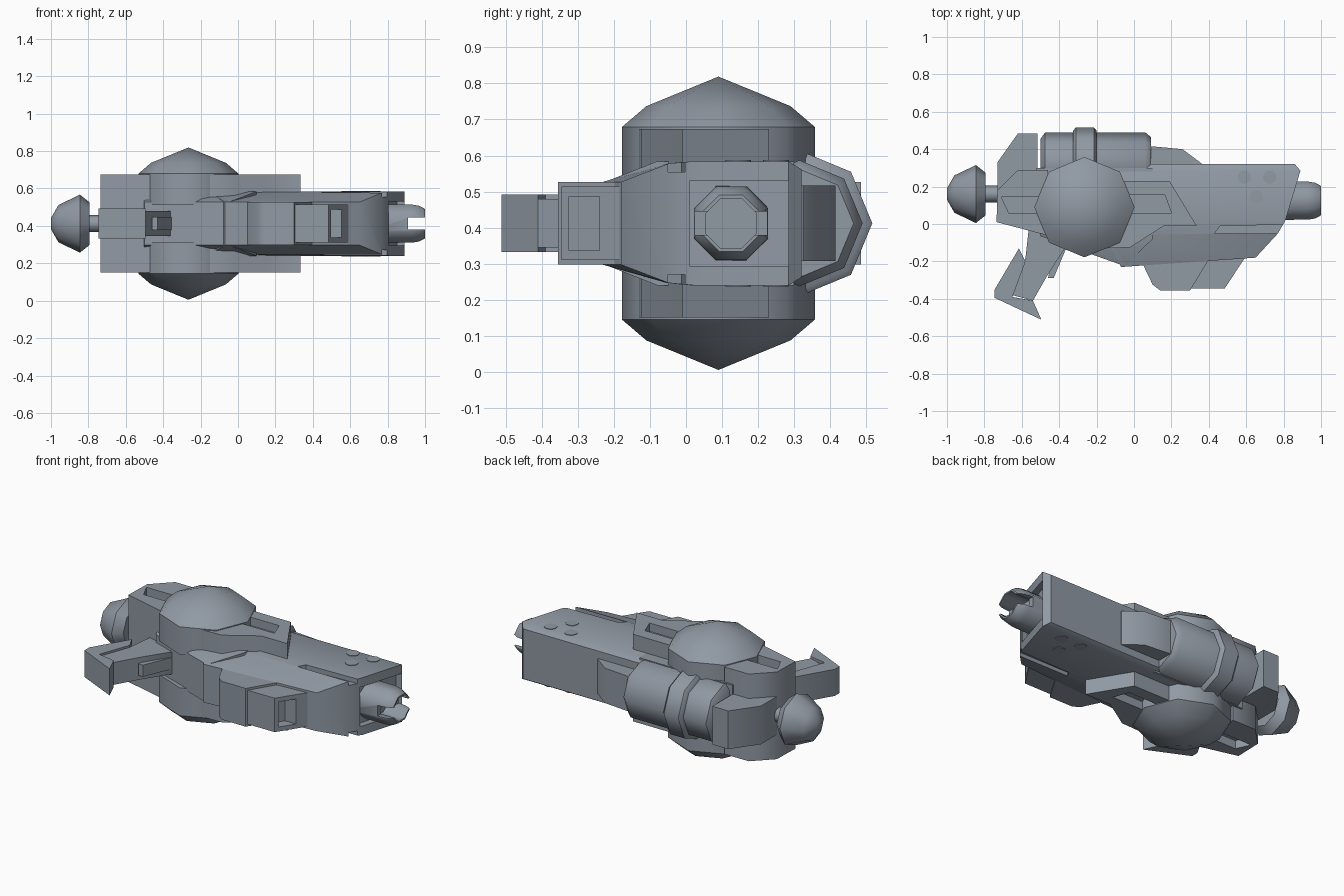
import bpy, bmesh, math

if "Cube" in bpy.data.objects:
    bpy.data.objects.remove(bpy.data.objects["Cube"], do_unlink=True)

MID = 0.412  # height of the symmetry plane

steel = bpy.data.materials.new("blue_grey_steel")
steel.use_nodes = True
COLOUR = (0.28, 0.32, 0.37, 1)
steel.diffuse_color = COLOUR
steel.node_tree.nodes["Principled BSDF"].inputs["Base Color"].default_value = COLOUR


def loft(name, rings):
    """Skin closed rings of equal point count and cap both ends."""
    bm = bmesh.new()
    loops = [[bm.verts.new(p) for p in ring] for ring in rings]
    n = len(loops[0])
    for a, b in zip(loops, loops[1:]):
        for i in range(n):
            j = (i + 1) % n
            bm.faces.new((a[i], a[j], b[j], b[i]))
    bm.faces.new(loops[0])
    bm.faces.new(loops[-1])
    bmesh.ops.remove_doubles(bm, verts=bm.verts, dist=1e-5)
    bmesh.ops.recalc_face_normals(bm, faces=bm.faces)
    mesh = bpy.data.meshes.new(name)
    bm.to_mesh(mesh)
    bm.free()
    mesh.materials.append(steel)
    obj = bpy.data.objects.new(name, mesh)
    bpy.context.collection.objects.link(obj)
    return obj


def prism(name, pts, half, z=MID):
    """Side outline extruded evenly about height z."""
    return loft(name, [[(x, y, z + s * half) for x, y in pts] for s in (-1, 1)])


def strips(name, rows):
    """Rectangular sections x0, y0, x1, y1, half thickness."""
    return loft(name, [[(a, b, MID - h), (c, d, MID - h), (c, d, MID + h), (a, b, MID + h)]
                       for a, b, c, d, h in rows])


def lathe_x(name, profile, y, turn=0, sides=8):
    angles = [turn + math.tau * i / sides for i in range(sides)]
    return loft(name, [[(x, y + r * math.cos(t), MID + r * math.sin(t)) for t in angles]
                       for x, r in profile])


def lathe_z(name, profile, x, y, sides=8):
    angles = [math.tau * i / sides for i in range(sides)]
    return loft(name, [[(x + r * math.cos(t), y + r * math.sin(t), z) for t in angles]
                       for z, r in profile])


def cut(obj, cutter):
    mod = obj.modifiers.new("cut", "BOOLEAN")
    mod.operation = "DIFFERENCE"
    mod.solver = "EXACT"
    mod.object = cutter
    bpy.context.view_layer.objects.active = obj
    bpy.ops.object.modifier_apply(modifier=mod.name)
    bpy.data.objects.remove(cutter, do_unlink=True)


# Front housing with chamfered underside and a recessed nose
housing = strips("front_housing", [
    (-0.07, -0.23, 0.65, -0.18, 0.115),
    (-0.15, -0.06, 0.77, -0.05, 0.165),
    (-0.2, 0.0, 0.81, 0.02, 0.172),
    (-0.2, 0.28, 0.89, 0.285, 0.172),
    (-0.2, 0.32, 0.86, 0.32, 0.15)])
cut(housing, prism("nose_cutter", [(0.77, 0.01), (0.95, 0.01), (0.95, 0.285), (0.85, 0.285)], 0.118))
for s in (-1, 1):
    cut(housing, prism("slot_cutter", [(0.43, -0.05), (0.46, -0.012), (0.9, 0.0), (0.9, -0.05)],
                       0.03, MID + s * 0.172))

# Middle body
strips("middle_body", [
    (-0.5, -0.065, -0.05, -0.225, 0.115),
    (-0.52, 0.02, 0.1, -0.08, 0.172),
    (-0.52, 0.3, 0.1, 0.3, 0.172)])

# Rear block and forward side plates, each with a slot on both sides
rear = prism("rear_block", [(-0.735, 0.01), (-0.46, -0.062), (-0.46, 0.29), (-0.62, 0.29), (-0.73, 0.18)], 0.262)
plates = prism("side_plates", [(-0.15, 0.23), (0.19, 0.23), (0.335, -0.01), (0.16, -0.01),
                               (-0.02, -0.125), (-0.15, -0.13)], 0.262)
for s in (-1, 1):
    z = MID + s * 0.262
    cut(rear, prism("slot_cutter", [(-0.71, 0.145), (-0.67, 0.06), (-0.4, 0.06), (-0.4, 0.145)], 0.05, z))
    cut(plates, prism("slot_cutter", [(-0.2, 0.155), (0.165, 0.155), (0.2, 0.06), (-0.2, 0.06)], 0.05, z))

# Faceted domes on both sides
for side, s in (("upper", 1), ("lower", -1)):
    lathe_z(side + "_dome", [(MID + s * h, r) for h, r in
                             ((0.1, 0.268), (0.267, 0.268), (0.325, 0.2), (0.407, 0))], -0.265, 0.09)

# Tank along the back with its band and front fairing
lathe_x("tank", [(-0.5, 0.14), (-0.475, 0.175), (0.06, 0.175), (0.09, 0.15)], 0.315)
lathe_x("tank_band", [(-0.325, 0.185), (-0.31, 0.202), (-0.215, 0.202), (-0.2, 0.185)], 0.315)
prism("tank_fairing", [(0.05, 0.3), (0.05, 0.415), (0.1, 0.415), (0.26, 0.4), (0.36, 0.325), (0.36, 0.3)], 0.105)
prism("rear_fin", [(-0.73, 0.17), (-0.73, 0.33), (-0.62, 0.485), (-0.515, 0.485), (-0.515, 0.2)], 0.115)

# Rear knob on a shaft
lathe_x("knob_shaft", [(-0.82, 0.045), (-0.7, 0.045)], 0.16)
lathe_x("rear_knob", [(-1, 0.03), (-0.96, 0.1), (-0.845, 0.155), (-0.795, 0.115)], 0.16)

# Hollow barrel with a slotted muzzle
barrel = lathe_x("barrel", [(0.72, 0.112), (0.93, 0.11), (0.97, 0.103), (1.0, 0.085)], 0.125, math.pi / 8)
cut(barrel, lathe_x("bore_cutter", [(0.86, 0.075), (1.1, 0.075)], 0.125, math.pi / 8))
cut(barrel, prism("muzzle_cutter", [(0.91, -0.1), (1.1, -0.1), (1.1, 0.35), (0.91, 0.35)], 0.032))

# Fore grip in two steps with an opening in the front
prism("fore_grip", [(0.04, -0.2), (0.1, -0.325), (0.14, -0.355), (0.3, -0.355), (0.4, -0.19)], 0.115)
front_grip = prism("fore_grip_front", [(0.25, -0.18), (0.25, -0.345), (0.485, -0.345), (0.6, -0.17)], 0.102)
cut(front_grip, prism("opening_cutter", [(0.43, -0.325), (0.6, -0.325), (0.65, -0.24), (0.48, -0.24)], 0.075))

# Handle with an outer shell
prism("handle", [(-0.56, 0.0), (-0.58, -0.18), (-0.65, -0.38), (-0.54, -0.41), (-0.46, -0.27),
                 (-0.35, -0.1), (-0.35, 0.0)], 0.067)
prism("handle_shell", [(-0.615, -0.13), (-0.745, -0.35), (-0.745, -0.395), (-0.495, -0.512),
                       (-0.54, -0.41), (-0.65, -0.39), (-0.58, -0.2)], 0.08)
prism("trigger", [(-0.46, -0.29), (-0.43, -0.29), (-0.35, -0.1), (-0.42, -0.1)], 0.035)

# Round side studs
for s in (-1, 1):
    for x, y in ((0.59, 0.25), (0.725, 0.25), (0.655, 0.145)):
        z = MID + s * 0.172
        lathe_z("side_stud", [(z - 0.003, 0.036), (z + 0.003, 0.036)], x, y, 12)

# Smooth shading with sharp edges kept
bpy.ops.object.select_all(action="DESELECT")
for obj in bpy.context.collection.objects:
    if obj.type == "MESH" and steel.name in obj.data.materials:
        obj.select_set(True)
        bpy.context.view_layer.objects.active = obj
bpy.ops.object.shade_smooth_by_angle(angle=math.radians(46))
